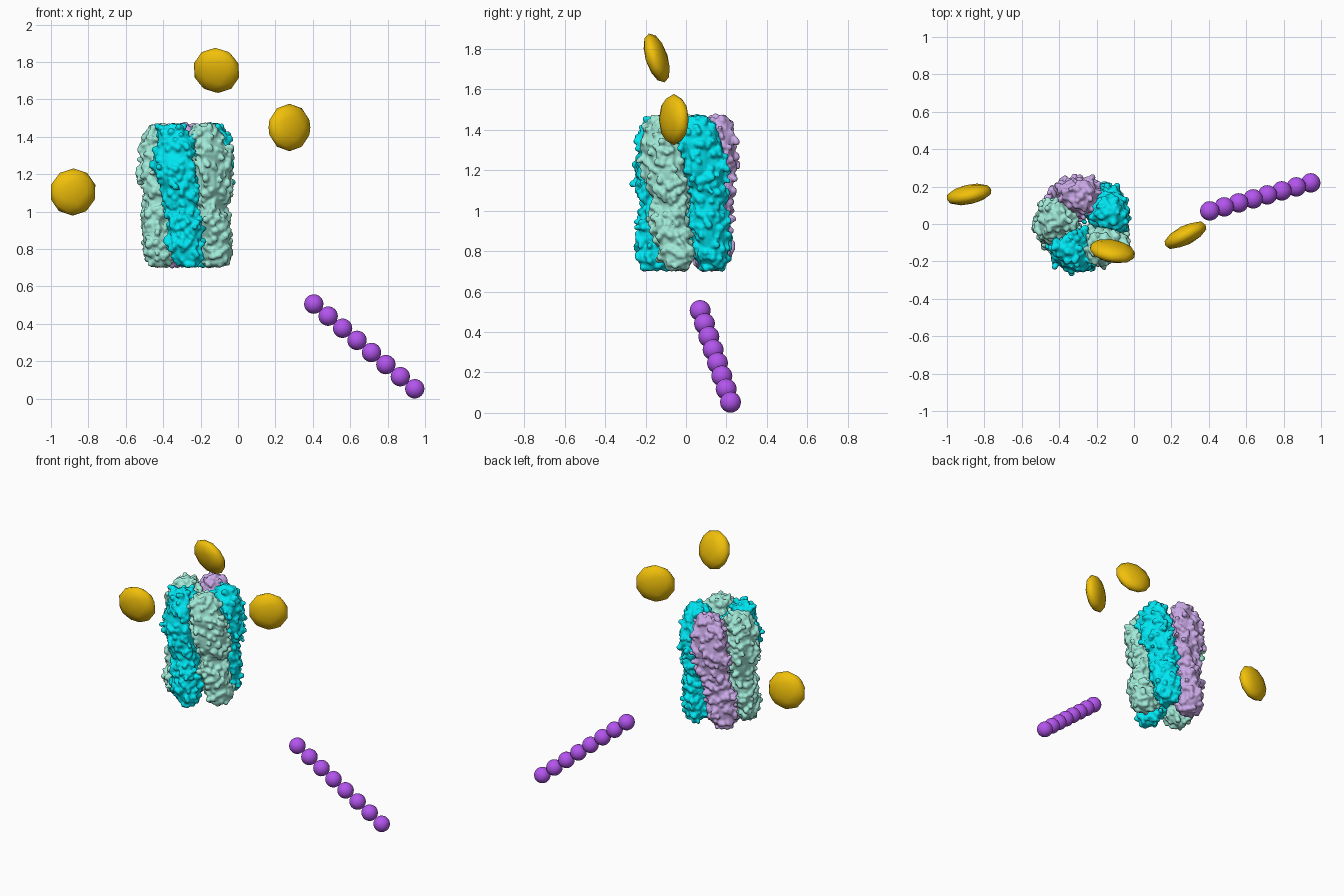
import bpy, bmesh, math, random
from mathutils import Vector, Matrix, noise

if "Cube" in bpy.data.objects:
    bpy.data.objects.remove(bpy.data.objects["Cube"])

random.seed(7)


def material(name, rgb):
    m = bpy.data.materials.new(name)
    m.diffuse_color = (*rgb, 1)
    m.use_nodes = True
    m.node_tree.nodes["Principled BSDF"].inputs["Base Color"].default_value = m.diffuse_color
    return m


CYAN = material("cyan", (0.0, 0.80, 0.90))
MINT = material("mint", (0.36, 0.83, 0.69))
LILAC = material("lilac", (0.59, 0.40, 0.80))
GOLD = material("gold", (0.88, 0.53, 0.003))
PURPLE = material("purple", (0.45, 0.09, 0.85))


def add_object(name, verts, faces, mat):
    me = bpy.data.meshes.new(name)
    me.from_pydata(verts, [], faces)
    me.shade_smooth()
    me.materials.append(mat)
    ob = bpy.data.objects.new(name, me)
    bpy.context.collection.objects.link(ob)
    return ob


def ball(level):
    """Vertices and faces of a unit icosphere."""
    bm = bmesh.new()
    bmesh.ops.create_icosphere(bm, subdivisions=level, radius=1)
    verts = [v.co.copy() for v in bm.verts]
    faces = [[v.index for v in f.verts] for f in bm.faces]
    bm.free()
    return verts, faces


# Lobe sections: height, distance from axis, radial half width, tangential half width
SECTIONS = [
    (0.725, 0.165, 0.045, 0.045), (0.755, 0.160, 0.075, 0.075),
    (0.82, 0.160, 0.080, 0.082), (0.95, 0.156, 0.080, 0.086),
    (1.03, 0.152, 0.068, 0.078), (1.09, 0.155, 0.080, 0.094),
    (1.20, 0.166, 0.088, 0.108), (1.32, 0.162, 0.084, 0.106),
    (1.41, 0.157, 0.074, 0.088), (1.445, 0.152, 0.048, 0.055)]
AXIS = Vector((-0.27, 0, 0))
Z0, Z1 = SECTIONS[0][0], SECTIONS[-1][0]


def lobe_point(base, z, phi, k=1.0):
    """Point on one twisted lobe at height z and section angle phi."""
    for s, t in zip(SECTIONS, SECTIONS[1:]):
        if z <= t[0]:
            break
    f = (z - s[0]) / (t[0] - s[0])
    r, a, b = (s[i] + (t[i] - s[i]) * f for i in (1, 2, 3))
    c, s = math.cos(phi), math.sin(phi)
    lump = k * (1 + 0.24 * noise.noise(Vector((c * 1.6 + base, s * 1.6, z * 12))))
    rad = r + a * lump * c * (1 if c > 0 else 1.35)   # reaches in to narrow the pore
    tan = b * lump * s * (1 + 0.22 * c)
    tan += 0.03 * noise.noise(Vector((base, 5, z * 7)))
    ang = math.radians(base + 34 * (Z1 - z) / (Z1 - Z0))
    return AXIS + Vector((rad * math.cos(ang) - tan * math.sin(ang),
                          rad * math.sin(ang) + tan * math.cos(ang), z))


ATOM_V, ATOM_F = ball(2)


def lobe(name, base, mat):
    # solid core
    n, levels = 20, 26
    verts, faces = [], []
    for i in range(levels + 1):
        z = Z0 + (Z1 - Z0) * i / levels
        verts += [lobe_point(base, z, math.tau * j / n, 0.94) for j in range(n)]
    for i in range(levels):
        for j in range(n):
            p, q = i * n + j, i * n + (j + 1) % n
            faces.append((p, q, q + n, p + n))
    faces.append(list(range(n))[::-1])
    faces.append(list(range(levels * n, levels * n + n)))
    # atom bumps over the surface, uneven tips at the two ends
    for i in range(500):
        z = random.uniform(Z0, Z1)
        k = random.uniform(0.86, 1.09)
        lift = 0
        if i < 56:
            z, k = random.choice((Z0, Z1)), random.uniform(0.1, 1.3)
            lift = random.uniform(-0.005, 0.018) * (1 if z == Z1 else -0.6)
        elif i < 72:
            k = 1.17
        p = lobe_point(base, z, random.uniform(0, math.tau), k)
        p.z += lift
        r, start = random.uniform(0.012, 0.020), len(verts)
        verts += [p + v * r for v in ATOM_V]
        faces += [[start + v for v in f] for f in ATOM_F]
    ob = add_object(name, verts, faces, mat)
    rm = ob.modifiers.new("skin", 'REMESH')
    rm.mode = 'VOXEL'
    rm.voxel_size = 0.0075
    rm.use_smooth_shade = True
    sm = ob.modifiers.new("soften", 'SMOOTH')
    sm.factor, sm.iterations = 0.5, 1


# Barrel of five twisted lobes
for i, (label, mat) in enumerate((("lilac", LILAC), ("left_mint", MINT),
                                  ("front_cyan", CYAN), ("right_mint", MINT),
                                  ("right_cyan", CYAN))):
    lobe("lobe_" + label, 94 + 72 * i, mat)

# Flat gold discs: centre and facing direction
DISCS = [((-0.115, -0.145, 1.755), (0.17, 0.92, 0.30)),
         ((0.275, -0.06, 1.45), (-0.46, 0.89, 0.0)),
         ((-0.882, 0.158, 1.105), (-0.2, 0.96, 0.1))]
disc_v, disc_f = ball(2)
for i, (c, nrm) in enumerate(DISCS):
    rot = Vector(nrm).to_track_quat('Z', 'Y').to_matrix().to_4x4()
    m = Matrix.Translation(c) @ rot @ Matrix.Diagonal((0.127, 0.127, 0.052, 1))
    add_object(f"gold_disc_{i + 1}", [m @ v for v in disc_v], disc_f, GOLD)

# Straight chain of purple beads
start, end = Vector((0.405, 0.07, 0.506)), Vector((0.945, 0.22, 0.053))
bead_v, bead_f = ball(3)
for i in range(8):
    c = start.lerp(end, i / 7)
    add_object(f"bead_{i + 1}", [c + v * 0.052 for v in bead_v], bead_f, PURPLE)
